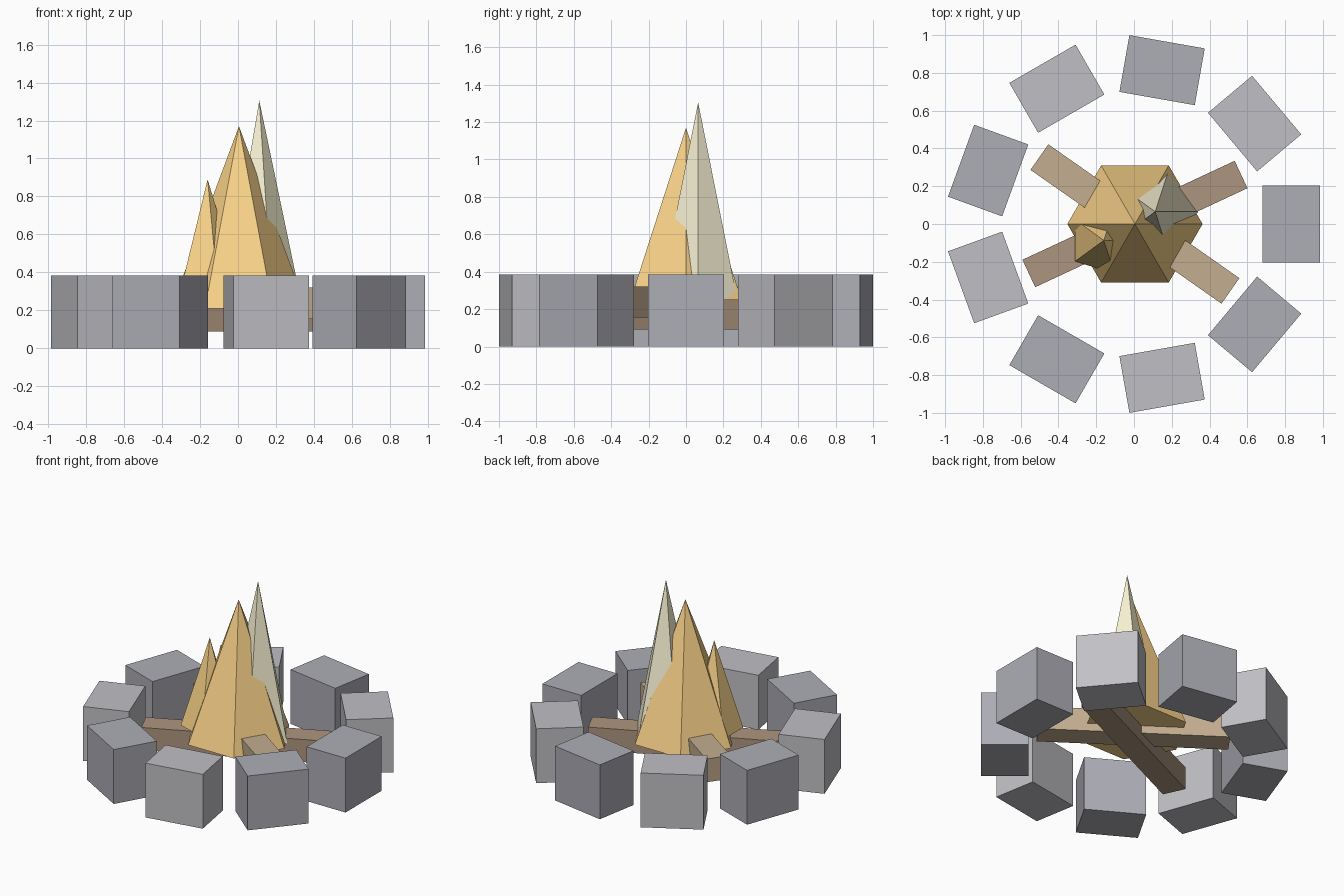
import bpy
import bmesh
from math import cos, sin, radians, tau
from mathutils import Matrix

if "Cube" in bpy.data.objects:
    bpy.data.objects.remove(bpy.data.objects["Cube"])

CX = 0.005  # slight offset that centres the odd-numbered ring


def material(name, rgb):
    mat = bpy.data.materials.new(name)
    mat.diffuse_color = (*rgb, 1)
    mat.use_nodes = True
    mat.node_tree.nodes["Principled BSDF"].inputs["Base Color"].default_value = mat.diffuse_color
    return mat


def finish(name, bm, mat):
    bmesh.ops.recalc_face_normals(bm, faces=bm.faces)
    mesh = bpy.data.meshes.new(name)
    bm.to_mesh(mesh)
    bm.free()
    mesh.materials.append(mat)
    obj = bpy.data.objects.new(name, mesh)
    bpy.context.collection.objects.link(obj)
    return obj


def box(name, centre, size, angle, mat):
    bm = bmesh.new()
    bmesh.ops.create_cube(bm, size=1, matrix=Matrix.Diagonal((*size, 1)))
    obj = finish(name, bm, mat)
    obj.location = centre
    obj.rotation_euler.z = radians(angle)
    return obj


def flame(name, x, y, base_z, tip_z, radius, sides, mat):
    # pointed pyramid with its first corner towards +x
    bm = bmesh.new()
    ring = [bm.verts.new((radius * cos(tau * i / sides),
                          radius * sin(tau * i / sides), 0)) for i in range(sides)]
    tip = bm.verts.new((0, 0, tip_z - base_z))
    bm.faces.new(ring[::-1])
    for i in range(sides):
        bm.faces.new((ring[i], ring[(i + 1) % sides], tip))
    obj = finish(name, bm, mat)
    obj.location = (x, y, base_z)
    return obj


stone_mats = [material("dark_stone", (0.42, 0.42, 0.47)),
              material("light_stone", (0.53, 0.53, 0.56))]
dark_wood = material("dark_wood", (0.42, 0.30, 0.21))
light_wood = material("light_wood", (0.55, 0.42, 0.28))
orange = material("orange_flame", (0.95, 0.65, 0.25))
pale = material("pale_flame", (0.94, 0.89, 0.65))

# ring of nine stones in alternating greys
for i in range(9):
    a = radians(40 * i)
    box(f"stone_{i + 1}", (CX + 0.827 * cos(a), 0.827 * sin(a), 0.1925),
        (0.305, 0.405, 0.385), 40 * i, stone_mats[i % 2])

# two crossed logs
box("lower_log", (CX, 0, 0.17), (1.24, 0.16, 0.16), 25, dark_wood)
box("upper_log", (CX, 0, 0.238), (1.235, 0.165, 0.165), -35, light_wood)

# flames
flame("main_flame", CX, 0, 0.21, 1.17, 0.358, 6, orange)
flame("tall_flame", 0.112, 0.065, 0.215, 1.305, 0.228, 5, pale)
flame("small_flame", -0.16, -0.087, 0.27, 0.89, 0.187, 5, orange)
